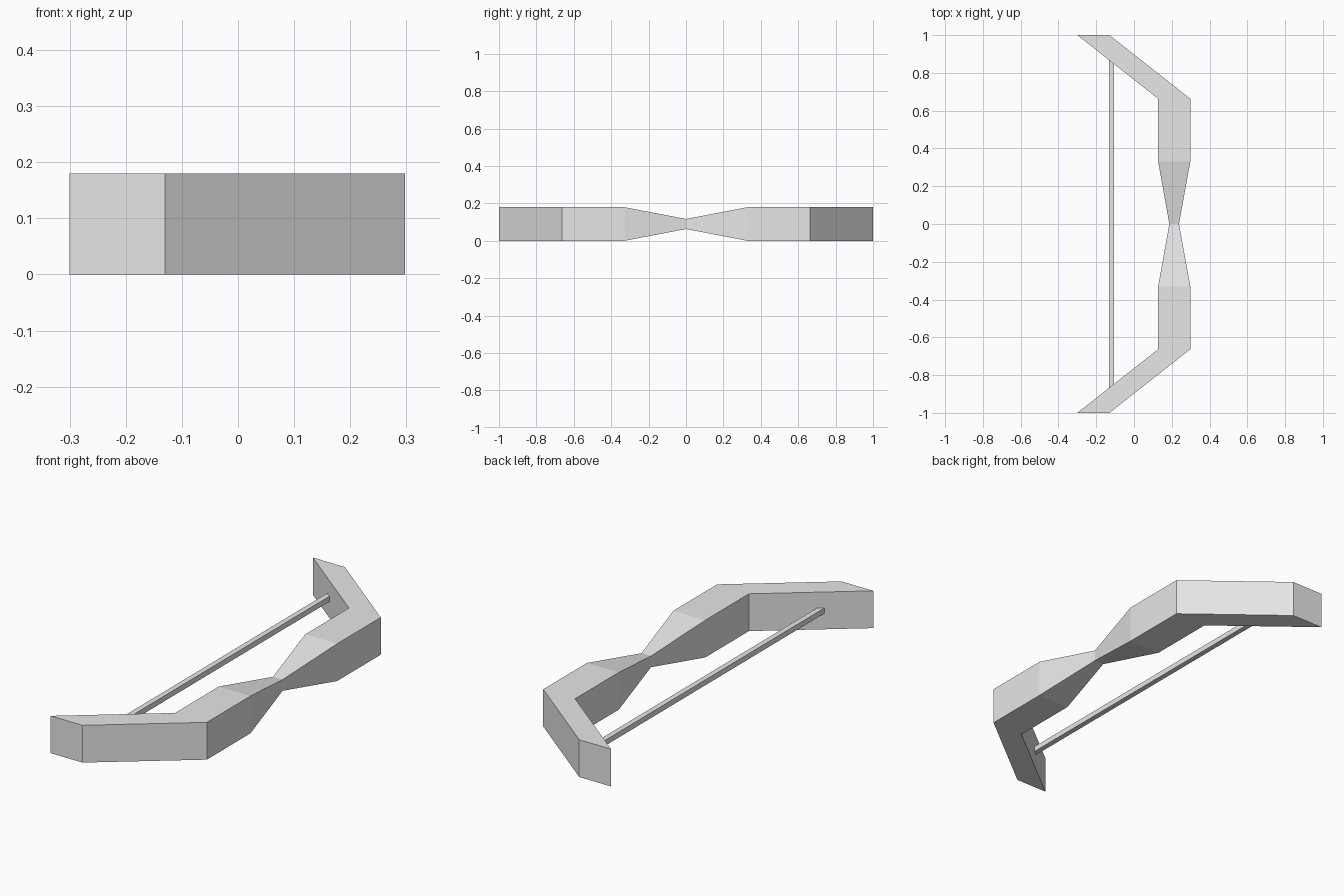
import bpy, bmesh

if "Cube" in bpy.data.objects:
    bpy.data.objects.remove(bpy.data.objects["Cube"])

grey = bpy.data.materials.new("light grey")
grey.diffuse_color = (0.8, 0.8, 0.8, 1)
grey.use_nodes = True
grey.node_tree.nodes["Principled BSDF"].inputs["Base Color"].default_value = grey.diffuse_color


def loft(name, sections):
    """Closed tube with flat faces through a row of four-cornered sections."""
    bm = bmesh.new()
    rings = [[bm.verts.new(p) for p in s] for s in sections]
    for a, b in zip(rings, rings[1:]):
        for i in range(4):
            j = (i + 1) % 4
            bm.faces.new((a[i], a[j], b[j], b[i]))
    bm.faces.new(rings[0])
    bm.faces.new(rings[-1])
    bmesh.ops.recalc_face_normals(bm, faces=bm.faces[:])
    mesh = bpy.data.meshes.new(name)
    bm.to_mesh(mesh)
    bm.free()
    mesh.materials.append(grey)
    obj = bpy.data.objects.new(name, mesh)
    bpy.context.collection.objects.link(obj)
    return obj


def section(y, x0, x1, z0, z1):
    return [(x0, y, z0), (x1, y, z0), (x1, y, z1), (x0, y, z1)]


# Bow body: slanted tips, straight limbs, pinched grip
half = [(1.0, -0.30, -0.13, 0, 0.18),
        (0.663, 0.128, 0.298, 0, 0.18),
        (0.33, 0.128, 0.298, 0, 0.18)]
grip = [(0, 0.187, 0.238, 0.063, 0.117)]
profile = [(-y, *rest) for y, *rest in half] + grip + half[::-1]
loft("bow_body", [section(*p) for p in profile])

# String: thin square bar with ends cut to the slant of the limbs
x0, x1, z0, z1 = -0.132, -0.106, 0.077, 0.103
ends = []
for s in (-1, 1):
    ya, yb = s * 0.868, s * 0.848
    ends.append([(x0, ya, z0), (x1, yb, z0), (x1, yb, z1), (x0, ya, z1)])
loft("bow_string", ends)
